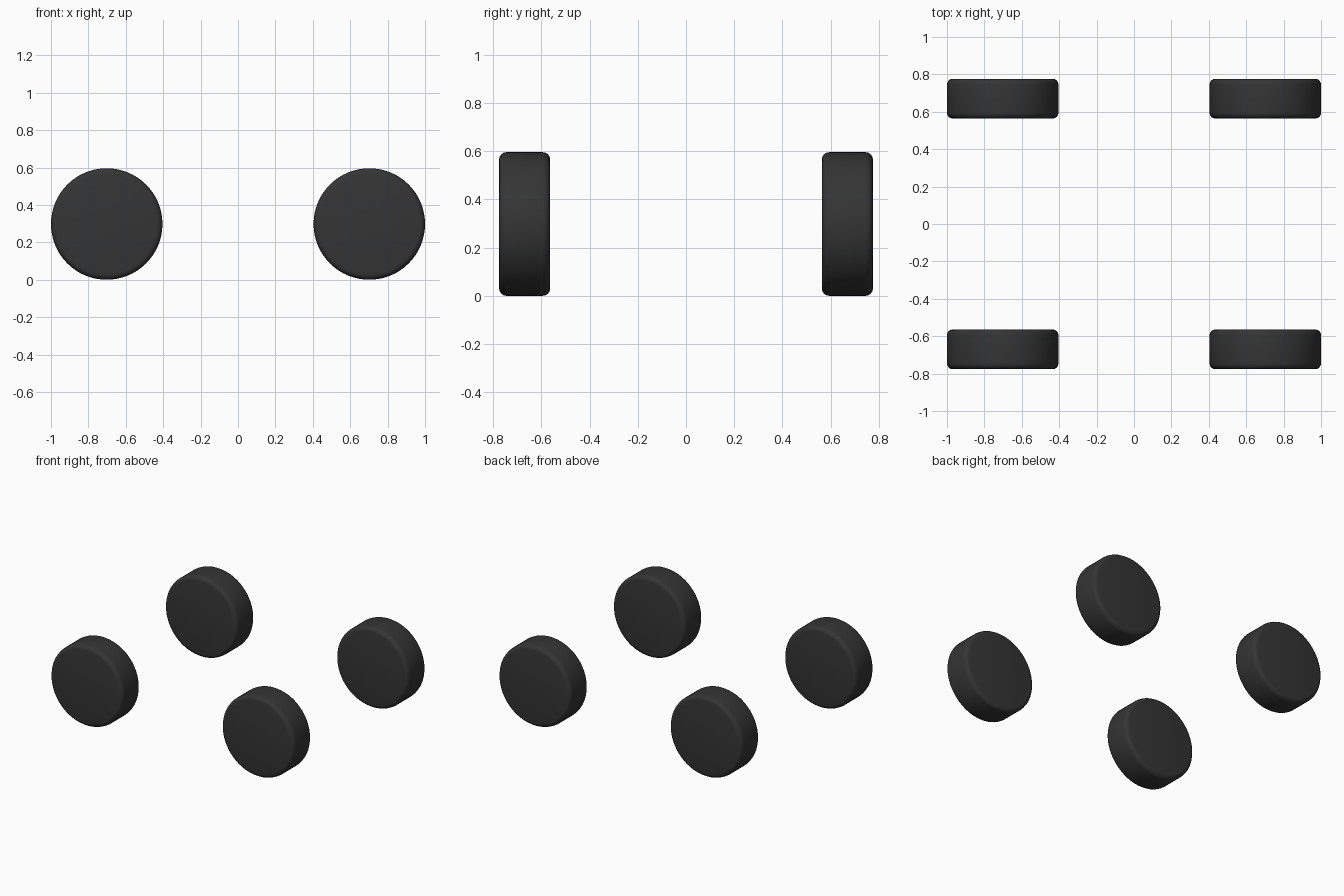
import bpy
import math

if "Cube" in bpy.data.objects:
    bpy.data.objects.remove(bpy.data.objects["Cube"])

R, HALF_W, BEVEL = 0.298, 0.106, 0.03
X, Y = 1 - R, 0.67

rubber = bpy.data.materials.new("dark_rubber")
rubber.diffuse_color = (0.035, 0.035, 0.035, 1)
rubber.use_nodes = True
rubber.node_tree.nodes["Principled BSDF"].inputs["Base Color"].default_value = rubber.diffuse_color


def wheel(name, x, y):
    # Solid wheel lying along y, with rounded rims
    bpy.ops.mesh.primitive_cylinder_add(
        vertices=64, radius=R, depth=2 * HALF_W,
        location=(x, y, R), rotation=(math.pi / 2, 0, 0))
    ob = bpy.context.object
    ob.name = name
    ob.data.materials.append(rubber)
    bev = ob.modifiers.new("rounded_rim", "BEVEL")
    bev.width = BEVEL
    bev.segments = 4
    bev.limit_method = "ANGLE"
    bev.angle_limit = math.radians(40)
    bpy.ops.object.modifier_apply(modifier=bev.name)
    bpy.ops.object.shade_smooth_by_angle(angle=math.radians(30))


# Four wheels, one at each corner
for side, sx in (("left", -1), ("right", 1)):
    for end, sy in (("front", -1), ("back", 1)):
        wheel(f"{end}_{side}_wheel", sx * X, sy * Y)
